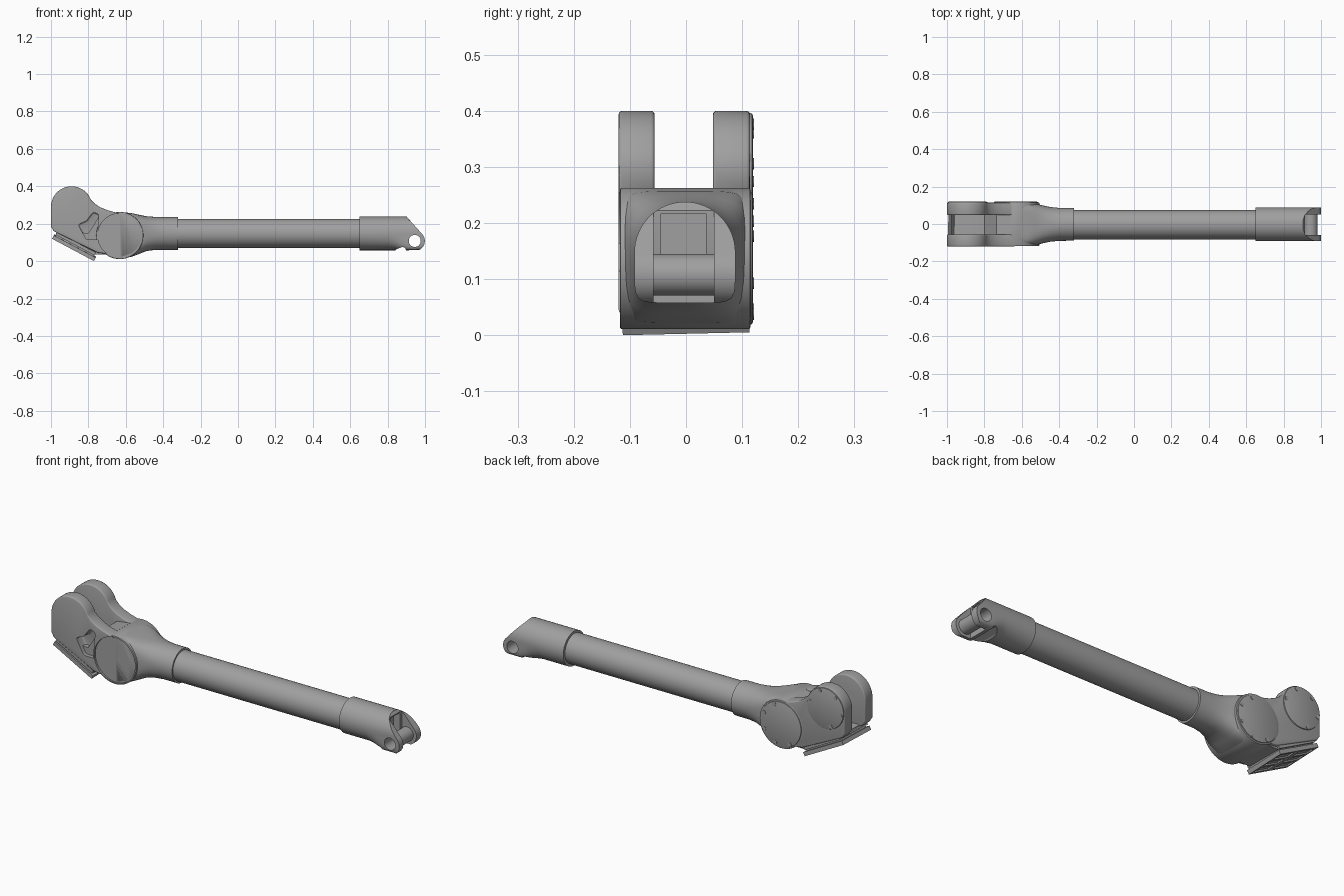
import bpy, bmesh, math
from math import cos, sin, pi, radians
from mathutils import Matrix, Vector

if "Cube" in bpy.data.objects:
    bpy.data.objects.remove(bpy.data.objects["Cube"])

OFF = -0.004                 # sideways offset of the tube axis
AXIS_Z = 0.148               # height of the tube axis
ELBOW = (-0.632, 0.137)      # elbow joint centre (x, z)
WRIST = (-0.89, 0.29)        # upper lobe centre (x, z)
PIN = (0.945, 0.108)         # fork pin centre (x, z)

# Dark grey metal
metal = bpy.data.materials.new("dark_grey_metal")
metal.use_nodes = True
grey = (0.35, 0.35, 0.35, 1)
metal.diffuse_color = grey
metal.node_tree.nodes["Principled BSDF"].inputs["Base Color"].default_value = grey


def arc(c, r, a, b, n=24):
    """Points on an arc, angles in degrees."""
    angles = [radians(a + (b - a) * i / n) for i in range(n + 1)]
    return [(c[0] + r * cos(t), c[1] + r * sin(t)) for t in angles]


def circle(c, r, n=48):
    return arc(c, r, 0, 360, n)[:-1]


def loft(name, rings):
    """Closed solid skinned over rings of equal point count."""
    bm = bmesh.new()
    loops = [[bm.verts.new(p) for p in ring] for ring in rings]
    n = len(loops[0])
    for a, b in zip(loops, loops[1:]):
        for i in range(n):
            j = (i + 1) % n
            bm.faces.new((a[i], a[j], b[j], b[i]))
    bm.faces.new(loops[0])
    bm.faces.new(loops[-1])
    bmesh.ops.recalc_face_normals(bm, faces=bm.faces)
    mesh = bpy.data.meshes.new(name)
    bm.to_mesh(mesh)
    bm.free()
    mesh.materials.append(metal)
    ob = bpy.data.objects.new(name, mesh)
    bpy.context.collection.objects.link(ob)
    return ob


def section(x, hy, hz, cz, low_power, top_power, n=64):
    """Superellipse ring across x, with its own squareness below and above."""
    ring = []
    for i in range(n):
        c, s = cos(2 * pi * i / n), sin(2 * pi * i / n)
        p = low_power if s < 0 else top_power
        k = (abs(c) ** p + abs(s) ** p) ** (-1 / p)
        ring.append((x, OFF / 2 + hy * k * c, cz + hz * k * s))
    return ring


def prism(name, pts, lo, hi, axis="y"):
    """Extrude a profile: (x, z) along y, or (y, z) along x."""
    def place(p, d):
        return (p[0], d, p[1]) if axis == "y" else (d, p[0], p[1])
    return loft(name, [[place(p, d) for p in pts] for d in (lo, hi)])


def box(name, x, y, z):
    return prism(name, [(x[0], z[0]), (x[1], z[0]), (x[1], z[1]), (x[0], z[1])], *y)


def bake(ob):
    """Apply the modifiers of an object."""
    graph = bpy.context.evaluated_depsgraph_get()
    mesh = bpy.data.meshes.new_from_object(ob.evaluated_get(graph))
    ob.modifiers.clear()
    ob.data = mesh


def bevel(ob, width, segments=3):
    mod = ob.modifiers.new("Bevel", "BEVEL")
    mod.width, mod.segments = width, segments
    mod.limit_method, mod.angle_limit = "ANGLE", radians(50)
    bake(ob)


def combine(ob, tool, operation="DIFFERENCE", keep=False):
    mod = ob.modifiers.new("Boolean", "BOOLEAN")
    mod.operation, mod.object, mod.solver = operation, tool, "EXACT"
    bake(ob)
    if not keep:
        bpy.data.objects.remove(tool)


# Forearm tube
tube = prism("forearm_tube", circle((OFF, AXIS_Z), 0.078), -0.36, 0.7, "x")

# Neck flaring from a round collar into the boxy elbow
neck = loft("elbow_neck", [section(*s, s[-1]) for s in (
    (-0.32, 0.087, 0.088, AXIS_Z, 2), (-0.40, 0.088, 0.088, AXIS_Z, 2),
    (-0.45, 0.093, 0.089, AXIS_Z, 2.3), (-0.49, 0.102, 0.093, 0.147, 2.8),
    (-0.53, 0.112, 0.105, 0.143, 3.8), (-0.57, 0.117, 0.117, 0.14, 6),
    (-0.632, 0.118, 0.125, 0.138, 9))])

# Elbow housing
housing = prism("elbow_housing", circle(ELBOW, 0.126, 64), -0.118, 0.115)
bevel(housing, 0.004, 2)

# Pair of lobed arms
outline = arc(WRIST, 0.11, 20, 180, 28) + [
    (-1.0, 0.185), (-0.985, 0.16), (-0.75, 0.045), (-0.63, 0.03), (-0.6, 0.25),
    (-0.66, 0.262), (-0.70, 0.273), (-0.735, 0.287), (-0.765, 0.306)]
front_arm = prism("front_arm", outline, -0.12, -0.056)
rear_arm = prism("rear_arm", outline, 0.048, 0.114)
for arm in (front_arm, rear_arm):
    bevel(arm, 0.006)

# Recessed window in the front arm
window = prism("window_cutter", [
    (-0.855, 0.195), (-0.81, 0.215), (-0.775, 0.262), (-0.745, 0.25),
    (-0.75, 0.17), (-0.725, 0.115), (-0.81, 0.115)], -0.14, -0.075)
bevel(window, 0.01)
combine(front_arm, window)

# Shallow round recess in the front of the elbow
recess = prism("recess_cutter", circle(ELBOW, 0.118, 64), -0.2, -0.11)
for ob in (neck, housing, front_arm):
    combine(ob, recess, keep=True)
bpy.data.objects.remove(recess)

# Round covers and their screws on the rear
for name, centre, radius, start, end in (("elbow_cover", ELBOW, 0.118, -120, 70),
                                         ("lobe_cover", WRIST, 0.106, 10, 250)):
    cover = prism(name, circle(centre, radius, 64), 0.105, 0.119)
    bevel(cover, 0.004, 2)
    for i, spot in enumerate(arc(centre, radius - 0.014, start, end, 4)):
        prism(f"{name}_screw_{i + 1}", circle(spot, 0.01, 16), 0.112, 0.121)

# Mount between the arms
prism("mount_block", [(-0.975, 0.15), (-0.95, 0.16), (-0.80, 0.15), (-0.735, 0.25),
                      (-0.66, 0.26), (-0.66, 0.035), (-0.77, 0.035)], -0.1, 0.1)

# Sloping base plate with pockets, groove rib and upper flange
plate = box("base_plate", (-0.127, 0.127), (-0.113, 0.113), (-0.013, 0.008))
for px in (-0.065, 0.065):
    for py in (-0.07, 0, 0.07):
        pocket = box("pocket_cutter", (px - 0.05, px + 0.05),
                     (py - 0.026, py + 0.026), (-0.03, -0.006))
        combine(plate, pocket)
rib = box("groove_rib", (-0.115, 0.115), (-0.1, 0.1), (0.0, 0.026))
flange = box("mount_flange", (-0.12, 0.115), (-0.113, 0.11), (0.015, 0.032))
tilt = Matrix.Rotation(radians(28), 4, "Y") @ Matrix.Rotation(radians(1.5), 4, "X")
for ob in (plate, rib, flange):
    ob.data.transform(Matrix.Translation(Vector((-0.875, 0, 0.074))) @ tilt)

# End collar growing into an arch-shaped fork, limited by a side profile
fork = loft("end_fork", [section(x, 0.09, 0.09, AXIS_Z, p, 2) for x, p in (
    (0.65, 2), (0.80, 2), (0.84, 2.6), (0.87, 4), (0.90, 8), (1.05, 8))])
side = [(0.6, 0.3), (0.89, 0.3), (0.905, 0.234)] + arc(PIN, 0.054, 42, -90, 20) + [
    (0.9, 0.054), (0.893, 0.07), (0.88, 0.076), (0.85, 0.065), (0.83, 0.05), (0.6, 0.05)]
combine(fork, prism("side_profile", side, -0.2, 0.2), "INTERSECT")
combine(fork, box("slot_cutter", (0.915, 1.1), (-0.058, 0.05), (0, 0.4)))
combine(fork, box("pocket_cutter", (0.875, 0.93), (-0.045, 0.036), (0.11, 0.217)))

# Hollow cross pin
pin = prism("cross_pin", circle(PIN, 0.037), -0.06, 0.052)
hole = prism("hole_cutter", circle(PIN, 0.032), -0.2, 0.2)
combine(fork, hole, keep=True)
combine(pin, hole)

# Smooth shading with sharp edges kept
bpy.ops.object.select_all(action="DESELECT")
for ob in bpy.context.collection.objects:
    if ob.type == "MESH":
        ob.select_set(True)
        bpy.context.view_layer.objects.active = ob
bpy.ops.object.shade_smooth_by_angle(angle=radians(35))
